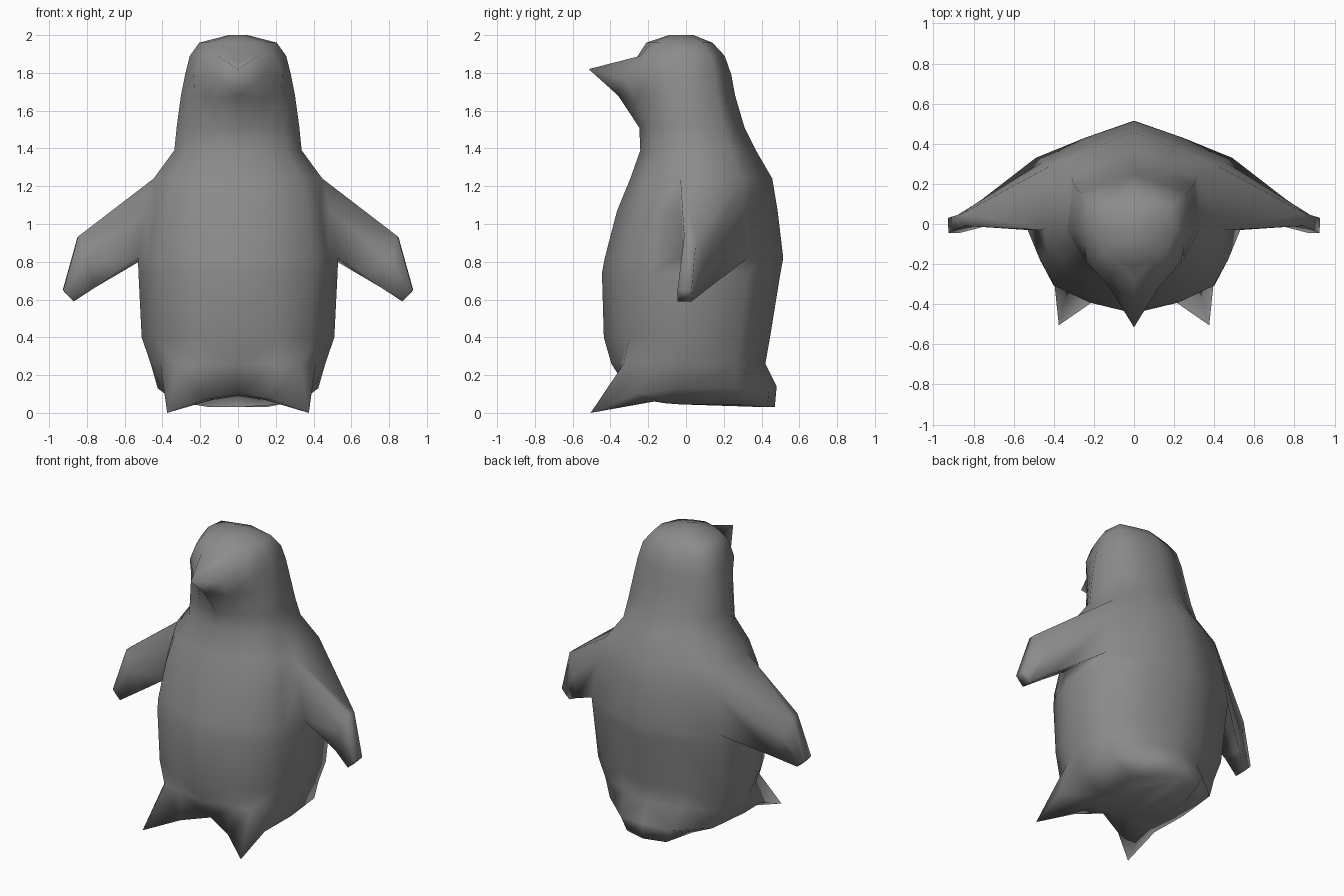
import bpy, bmesh

if "Cube" in bpy.data.objects:
    bpy.data.objects.remove(bpy.data.objects["Cube"])

grey = bpy.data.materials.new("dark_grey")
grey.diffuse_color = (.26, .26, .26, 1)
grey.use_nodes = True
grey.node_tree.nodes["Principled BSDF"].inputs["Base Color"].default_value = grey.diffuse_color


# Half cross-section from front centre round the side to back centre
def section(z, w, f, b):
    return [(0, f, z), (.42 * w, .88 * f, z), (.76 * w, .69 * f, z), (.89 * w, .40 * f, z),
            (w, -.03, z), (.925 * w, .64 * b, z), (.46 * w, .835 * b, z), (0, b, z)]


# Rings: z, half width, front y, back y
profile = [
    (.045, .24, -.20, .38), (.13, .425, -.34, .42), (.26, .462, -.395, .42),
    (.40, .51, -.435, .445), (.74, .527, -.445, .50), (.82, .53, -.43, .515),
    (1.07, .49, -.365, .485), (1.24, .447, -.295, .457), (1.39, .337, -.242, .37),
    (1.51, .325, -.247, .31), (1.68, .302, -.265, .26), (1.79, .28, -.28, .24),
    (1.89, .255, -.275, .205), (1.96, .205, -.21, .14), (2.0, .05, -.09, .04)]
rings = [section(*r) for r in profile]

# Beak: front centre points pulled out of a tapering face
rings[10][0:2] = [(0, -.36, 1.68), (.12, -.27, 1.66)]
rings[11][0:3] = [(0, -.515, 1.82), (.12, -.32, 1.77), (.235, -.19, 1.79)]
rings[12][0] = (0, -.278, 1.855)

# Feet: corner pulled to a point, inner edge meeting under the belly
rings[0][0:4] = [(0, -.24, .095), (.12, -.2, .075), (.22, -.17, .06), (.25, -.1, .05)]
rings[1][0:4] = [(0, -.30, .11), (.18, -.37, .07), (.375, -.505, 0), (.385, -.26, .10)]
rings[2][2] = (.33, -.33, .26)

# Tail: low back edge pulled out into a broad stub
rings[0][6:8] = [(.15, .43, .03), (0, .47, .03)]
rings[1][6:8] = [(.19, .44, .12), (0, .48, .14)]

bm = bmesh.new()
V = [[bm.verts.new(p) for p in r] for r in rings]


def bridge(a, b, closed=False):
    n = len(a)
    for i in range(n if closed else n - 1):
        j = (i + 1) % n
        bm.faces.new((a[i], a[j], b[j], b[i]))


# Body skin, leaving a hole where the flipper grows out (rings 5-7, side to back)
for k in range(len(V) - 1):
    if k in (5, 6):
        bridge(V[k][:5], V[k + 1][:5])
        bridge(V[k][5:], V[k + 1][5:])
    else:
        bridge(V[k], V[k + 1])
bm.faces.new(V[0])
bm.faces.new(V[-1])

# Flipper: thick root tapering to a thin tip
loop = [V[7][4], V[7][5], V[6][5], V[5][5], V[5][4], V[6][4]]
elbow = [(.845, -.01, .935), (.85, .055, .93), (.80, .095, .80),
         (.755, .125, .665), (.755, -.015, .665), (.80, -.01, .80)]
tip = [(.925, -.045, .65), (.928, .03, .65), (.90, .032, .62),
       (.87, .03, .59), (.87, -.045, .59), (.90, -.045, .62)]
for pts in (elbow, tip):
    nxt = [bm.verts.new(p) for p in pts]
    bridge(loop, nxt, True)
    loop = nxt
bm.faces.new(loop)

# Make all normals point outwards
bmesh.ops.recalc_face_normals(bm, faces=bm.faces)
bm.normal_update()
far = max(bm.faces, key=lambda f: f.calc_center_median().x)
if far.normal.x < 0:
    bmesh.ops.reverse_faces(bm, faces=bm.faces)

me = bpy.data.meshes.new("penguin_body")
bm.to_mesh(me)
bm.free()
me.materials.append(grey)
me.shade_smooth()
ob = bpy.data.objects.new("penguin_body", me)
bpy.context.collection.objects.link(ob)
ob.modifiers.new("Mirror", 'MIRROR').use_clip = True
